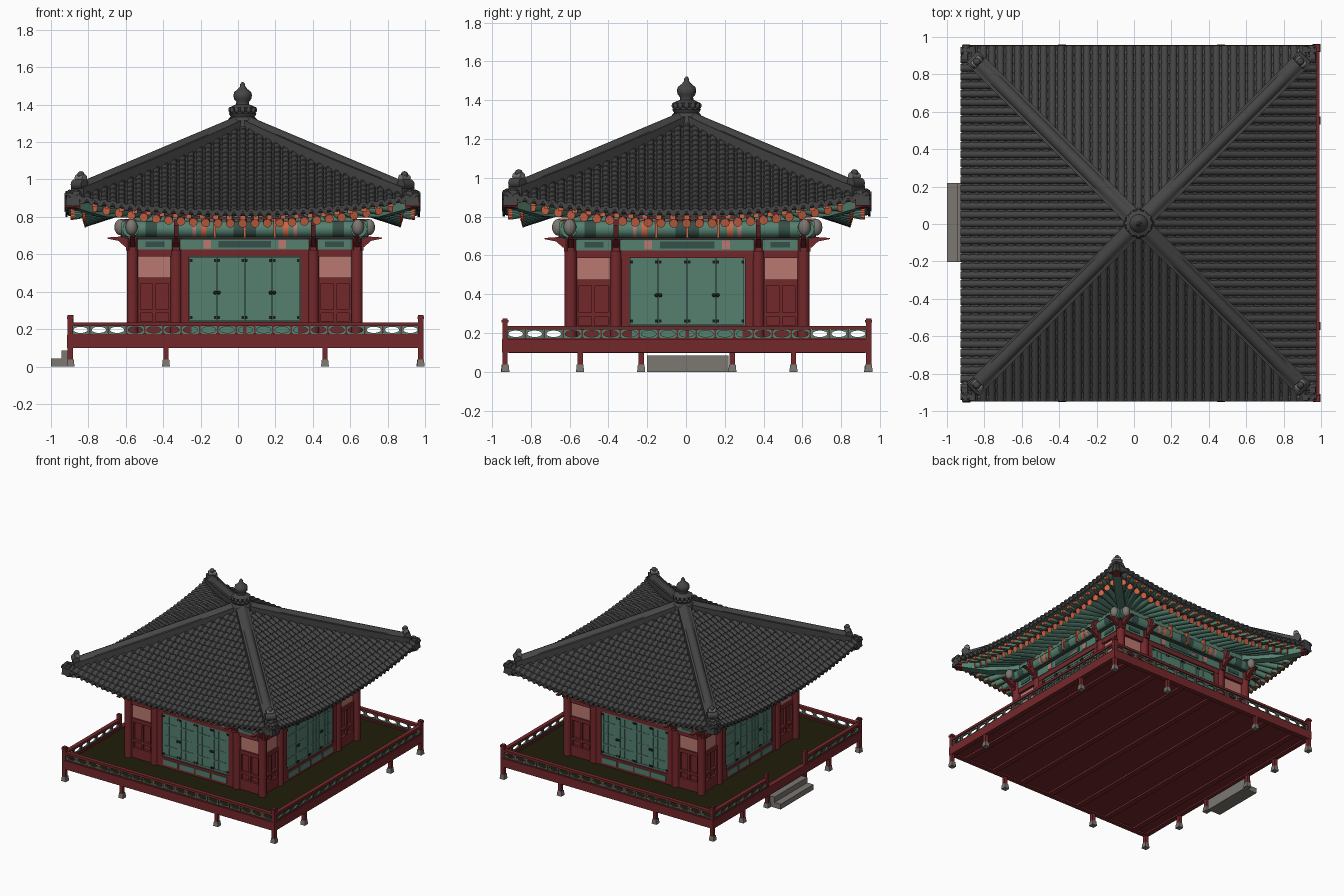
import bpy, bmesh, math
from mathutils import Vector, Matrix

if "Cube" in bpy.data.objects:
    bpy.data.objects.remove(bpy.data.objects["Cube"])

PLAT, HALL, ROOF = (.04, .004), (.036, .006), (.025, .003)   # plan centres
COL = dict(red=(.175, .021, .024), green=(.09, .215, .16), dark_teal=(.035, .08, .065), pink=(.5, .19, .165),
           orange=(.62, .13, .06), stone=(.2, .185, .165), floor_olive=(.014, .013, .003),
           tile=(.058, .058, .059), ridge=(.06, .06, .061), iron=(.012, .012, .012))
MATS = {}
for n, c in COL.items():
    MATS[n] = bpy.data.materials.new(n)
    MATS[n].diffuse_color = (*c, 1)


class Part:
    """One object; parts are laid out per side: u along the side, d outward from centre, side k turned k*90 degrees."""
    def __init__(s, name, centre, *mats):
        s.name, s.c, s.mats, s.bm = name, centre, mats, bmesh.new()

    def loc(s, k, u, d, z):
        x, y = ((u, -d), (d, u), (-u, d), (-d, -u))[k]
        return Vector((x + s.c[0], y + s.c[1], z))

    def face(s, vs, m=0):
        s.bm.faces.new(vs).material_index = m

    def loft(s, rings, m=0, cap=None, close=True, ends=True):
        R = [[s.bm.verts.new(p) for p in r] for r in rings]
        n = len(R[0])
        for a, b in zip(R, R[1:]):
            for i in range(n if close else n - 1):
                s.face((a[i], a[(i + 1) % n], b[(i + 1) % n], b[i]), m)
        if ends:
            s.face(R[0], m)
            s.face(R[-1], m if cap is None else cap)

    def box(s, k, u0, u1, d0, d1, z0, z1, m=0, taper=0):
        q = lambda z, t: [s.loc(k, u, d, z) for u, d in
                          ((u0 + t, d0 + t), (u1 - t, d0 + t), (u1 - t, d1 - t), (u0 + t, d1 - t))]
        s.loft([q(z0, 0), q(z1, taper)], m)

    def rod(s, p, q, r, n=10, m=0, cap=None):
        t = (q - p).normalized()
        a = t.cross(Vector((0, 0, 1)) if abs(t.z) < .9 else Vector((1, 0, 0))).normalized()
        b = t.cross(a)
        s.loft([[c + r * (a * math.cos(2 * math.pi * i / n) + b * math.sin(2 * math.pi * i / n))
                 for i in range(n)] for c in (p, q)], m, cap)

    def slab(s, k, u0, u1, pts, m=0):
        s.loft([[s.loc(k, u, d, z) for d, z in pts] for u in (u0, u1)], m)

    def ball(s, p, r, sc=(1, 1, 1), m=0):
        g = bmesh.ops.create_uvsphere(s.bm, u_segments=12, v_segments=8, radius=r,
                                      matrix=Matrix.Translation(p) @ Matrix.Diagonal((*sc, 1)))
        for f in {f for v in g['verts'] for f in v.link_faces}:
            f.material_index = m

    def done(s, weld=False, solid=0):
        if weld:
            bmesh.ops.remove_doubles(s.bm, verts=s.bm.verts, dist=.0005)
        bmesh.ops.recalc_face_normals(s.bm, faces=s.bm.faces)
        me = bpy.data.meshes.new(s.name)
        s.bm.to_mesh(me)
        for m in s.mats:
            me.materials.append(MATS[m])
        me.shade_smooth()
        me.set_sharp_from_angle(angle=.9)
        ob = bpy.data.objects.new(s.name, me)
        bpy.context.collection.objects.link(ob)
        if solid:
            ob.modifiers.new("thickness", 'SOLIDIFY').thickness = solid


# --- platform: floor, fascia, joists
p = Part("platform", PLAT, "red", "floor_olive")
p.box(0, -.93, .93, -.93, .93, .112, .150, 0)
p.box(0, -.925, .925, -.925, .925, .150, .158, 1)
for k in range(4):
    p.box(k, -.953, .953, .915, .953, .10, .168)
for i in range(-3, 4):
    p.box(0, i * .27 - .022, i * .27 + .022, -.92, .92, .098, .114)
p.done()

# --- posts with stone feet
posts, feet = Part("platform_posts", PLAT, "red"), Part("post_feet", PLAT, "stone")
for k in range(4):
    for u in ((-.425, .425), (-.55, .55), (-.425, .425), (-.55, -.235, .235, .55))[k] + (.937,):
        corner = u == .937
        posts.box(k, u - .014, u + .014, .923, .951, .03, .275 if corner else .12)
        feet.box(k, u - .021, u + .021, .914, .956, 0, .038, 0, .004)
        if corner:
            posts.box(k, u - .018, u + .018, .919, .955, .255, .268)
for u in (-.245, .245):
    posts.box(3, u - .013, u + .013, .92, .95, .16, .275)
posts.done()
feet.done()

# --- balustrade: red rails, green panels with oval openings
rail = Part("balustrade", PLAT, "red", "green")
N = 24
for k in range(4):
    for a, b in (((-.93, -.245), (.245, .93)) if k == 3 else ((-.93, .93),)):
        rail.box(k, a, b, .919, .951, .217, .236)
        rail.box(k, a, b, .925, .945, .165, .175)
    for i in range(-9, 10):
        if k == 3 and abs(i) < 3:
            continue
        c = i * .098
        rail.box(k, c - .053, c - .045, .927, .944, .165, .22)
        prof = []
        for j in range(N):
            a = 2 * math.pi * j / N
            x, z = math.cos(a), math.sin(a)
            f = min(.049 / max(abs(x), 1e-6), .023 / max(abs(z), 1e-6))
            prof.append(((f * x, f * z), (.038 * x, .0165 * z)))
        rings = [[rail.loc(k, c + q[o][0], d, .196 + q[o][1]) for q in prof]
                 for o, d in ((0, .93), (0, .941), (1, .941), (1, .93), (0, .93))]
        rail.loft(rings, 1, ends=False)
rail.done(weld=True)

# --- stone steps on the left side
st = Part("stone_steps", (0, .008), "stone")
st.box(3, -.21, .21, .94, 1.0, 0, .042)
st.box(3, -.21, .21, .885, .945, 0, .085)
st.done()

# --- hall walls
w = Part("hall_walls", HALL, "red", "pink", "green")
w.box(0, -.58, .58, -.58, .58, .155, .87)
for k in range(4):
    w.box(k, -.36, .36, .57, .606, .155, .24)
    w.box(k, -.60, .60, .57, .608, .588, .625)
    for i in range(4):
        w.box(k, -.285 + i * .147, -.155 + i * .147, .60, .611, .178, .222, 2)
    for s in (-1, 1):
        def b(a, c, *r):
            w.box(k, min(s * a, s * c), max(s * a, s * c), *r)
        b(.297, .342, .57, .606, .155, .62)
        b(.39, .572, .57, .588, .475, .592, 1)
        b(.39, .575, .57, .600, .445, .475)
        b(.39, .575, .57, .600, .285, .305)
        b(.39, .575, .57, .600, .155, .24)
        for a in (.39, .474, .557):
            b(a, a + .018, .57, .598, .22, .46)
w.done()

c = Part("columns", HALL, "red")
for k in range(4):
    for u, d in ((.60, .60), (-.367, .592), (.367, .592)):
        c.rod(c.loc(k, u, d, .155), c.loc(k, u, d, .70), .031, 14)
c.done()

# --- four door leaves per side with rails and iron fittings
dr = Part("doors", HALL, "green", "iron")
for k in range(4):
    dr.box(k, -.297, .297, .57, .588, .24, .588)
    for i in range(4):
        a = -.295 + i * .148
        e = a + .145
        dr.box(k, a, e, .585, .596, .243, .586)
        for x0, x1, z0, z1 in ((a, a + .016, .243, .586), (e - .016, e, .243, .586), (a, e, .243, .258),
                               (a, e, .571, .586), (a, e, .32, .332), (a, e, .50, .512)):
            dr.box(k, x0, x1, .59, .6, z0, z1)
        for j in (1, 2):
            x = a + .016 + j * .0377
            dr.box(k, x - .003, x + .003, .59, .598, .25, .58)
        dr.box(k, a + .01, e - .01, .59, .598, .412, .418)
        h = e - .008 if i % 2 == 0 else a + .008
        o = a + .008 if i % 2 == 0 else e - .008
        dr.ball(dr.loc(k, h, .602, .395), .010, m=1)
        for z in (.262, .567):
            dr.box(k, h - .007, h + .007, .60, .603, z - .008, z + .008, 1)
            dr.box(k, o - .007, o + .007, .60, .603, z - .008, z + .008, 1)
dr.done()

# --- painted beams, round purlins, brackets
bm_ = Part("painted_beams", HALL, "green", "dark_teal", "pink", "orange", "red", "stone")
for k in range(4):
    bm_.box(k, -.6, .6, .56, .613, .625, .683)
    bm_.box(k, -.64, .64, .56, .64, .684, .692, 1)
    bm_.box(k, -.6, .6, .56, .60, .69, .86, 0)
    bm_.rod(bm_.loc(k, -.66, .61, .735), bm_.loc(k, .66, .61, .735), .044, 14)
    for u0, u1, z0, z1, m in ((-.14, .14, .636, .672, 1), (-.11, .11, .645, .663, 2), (-.22, -.18, .632, .676, 2),
                              (.18, .22, .632, .676, 2), (-.53, -.43, .64, .668, 1), (.43, .53, .64, .668, 1)):
        bm_.box(k, u0, u1, .60, .617, z0, z1, m)
    for u, h, m in ((-.5, .03, 1), (.5, .03, 1), (-.22, .015, 3), (.22, .015, 3), (0, .06, 1), (-.27, .01, 2), (.27, .01, 2)):
        bm_.rod(bm_.loc(k, u - h, .61, .735), bm_.loc(k, u + h, .61, .735), .0455, 14, m)
    for u in (-.16, 0, .16):        # small struts under the rafters
        bm_.box(k, u - .006, u + .006, .60, .663, .692, .79, 3)
    for u in (-.60, -.367, .367, .60):
        bm_.slab(k, u - .013, u + .013, ((.58, .635), (.64, .64), (.675, .672), (.735, .684), (.735, .69), (.66, .695), (.58, .695)), 4)
        bm_.slab(k, u - .012, u + .012, ((.58, .69), (.66, .695), (.675, .72), (.69, .755), (.67, .765), (.64, .785), (.58, .785)), 4)
        bm_.box(k, u - .018, u + .018, .60, .636, .62, .684, 4)
    for u in (-.605, .605):
        bm_.ball(bm_.loc(k, u, .665, .745), .032, (1, 1, 1.35), 5)
bm_.done()

# --- rafters with orange ends, square eave rafters, corner beams
lift = lambda u, h: h * (abs(u) / .95) ** 2.3
ra = Part("rafters", ROOF, "green", "orange", "red")
inner = lambda u: u if abs(u) < .38 else math.copysign(.38 + (abs(u) - .38) * .5, u)
for k in range(4):
    for i in range(-12, 13):
        u = i * .066
        a = ra.loc(k, inner(u), .56, .858)
        e = ra.loc(k, u, .845, .766 + lift(u, .125))
        ra.rod(a, e, .022, 10, 0)
        ra.rod(e, e + (e - a).normalized() * .006, .0235, 10, 1)
        v = u * 1.09
        q = lambda x, d, z: [ra.loc(k, x + s, d, z + t) for s, t in ((-.014, -.015), (.014, -.015), (.014, .015), (-.014, .015))]
        tip = .80 + lift(v, .11)
        ra.loft([q(u * .93, .74, .828 + lift(u, .08)), q(v, .90, tip)], 0)
        ra.loft([q(v, .90, tip), q(v, .92, tip - .001)], 1)
    # eave boards following the curve
    for d, z, h, L, m in ((.838, .793, .007, .125, 2), (.918, .817, .012, .105, 0)):
        us = [d * j / 16 for j in range(-16, 17)]
        ra.loft([[ra.loc(k, u, d + s, z + t + lift(u, L)) for s, t in ((-.012, -h), (.012, -h), (.012, h), (-.012, h))] for u in us], m)
    s = .022
    beam = lambda d, z: [ra.loc(k, d + o * s, d - o * s, z + t) for o, t in ((-1, -.035), (1, -.035), (1, .03), (-1, .03))]
    ra.loft([beam(.55, .83), beam(.75, .835), beam(.89, .875)], 0)
    ra.loft([beam(.89, .875), beam(.925, .885)], 2)
ra.done()

# --- roof: soffit and tiled sheets
Z = lambda d, u: 1.32 - .55 * d + .04 * d * d + lift(u, .09)
sof, sheet = Part("soffit", ROOF, "green"), Part("roof_sheet", ROOF, "tile")
for k in range(4):
    rows = [(.50, .90, 0), (.70, .858, .03), (.84, .822, .075), (.935, .814, .095)]
    sof.loft([[sof.loc(k, d * j / 16, d, z + lift(j / 16 * .95, L)) for j in range(-16, 17)] for d, z, L in rows], close=False, ends=False)
    ds = [.01 + .935 * i / 14 for i in range(15)]
    rings = [[sheet.loc(k, d * j / 16, d, Z(d, d * j / 16) - .006) for j in range(-16, 17)] for d in ds]
    rings.append([sheet.loc(k, .94 * j / 16, .94, Z(.94, .94 * j / 16) - .03) for j in range(-16, 17)])
    sheet.loft(rings, close=False, ends=False)
sof.done(weld=True, solid=.006)
sheet.done(weld=True, solid=.008)

# --- overlapping round tile rows running up each slope
t = Part("roof_tiles", ROOF, "tile")
P, STEP = .0462, .047
for k in range(4):
    for i in range(-20, 21):
        u, d = i * P, .952
        while d > abs(u) + .02 and d > .06:
            e = d - STEP
            t.loft([[t.loc(k, u + r * math.cos(a * math.pi / 4), x, Z(x, u) - .008 + o + r * .85 * math.sin(a * math.pi / 4))
                     for a in range(5)] for x, r, o in ((e, .0175, 0), (d, .0205, .002))])
            d = e
        # hanging drip tile between rows at the eave
        if i < 20:
            m = u + P / 2
            z = Z(.945, m)
            t.loft([[t.loc(k, m + a, y, z + h) for a, h in ((-.02, .0), (-.012, -.028), (0, -.036), (.012, -.028), (.02, 0))]
                    for y in (.936, .948)])
t.done()

# --- hip ridges with end ornaments
h, orn = Part("hip_ridges", ROOF, "ridge"), Part("ridge_ornaments", ROOF, "stone", "ridge")
for k in range(4):
    rings = []
    for i in range(13):
        d = .02 + .865 * i / 12
        z = Z(d, d) - .01
        H = max(1.352 - .42 * d - z - .008, .04)
        rings.append([h.loc(k, d + o * .7, d - o * .7, z + t_) for o, t_ in
                      ((-.048, -.03), (-.048, H * .7), (-.032, H * .72), (-.022, H), (0, H + .008),
                       (.022, H), (.032, H * .72), (.048, H * .7), (.048, -.03))])
    h.loft(rings)
    z = Z(.88, .88)
    # end tile across the ridge, upright crest, drooping corner tiles
    orn.rod(orn.loc(k, .90, .845, z + .03), orn.loc(k, .845, .90, z + .03), .028, 10, 1)
    orn.rod(orn.loc(k, .885, .845, z + .065), orn.loc(k, .845, .885, z + .065), .02, 10, 0)
    orn.ball(orn.loc(k, .865, .865, z + .082), .02, m=1)
    for a, b in ((.93, .89), (.89, .93), (.925, .925)):
        orn.box(k, a - .02, a + .02, b - .02, b + .02, z - .085, z - .005, 1, .004)
h.done()
orn.done()

# --- finial
f = Part("finial", ROOF, "ridge")
prof = ((.085, 1.27), (.075, 1.325), (.064, 1.335), (.074, 1.352), (.06, 1.362), (.07, 1.385), (.05, 1.395), (.035, 1.402),
        (.034, 1.416), (.046, 1.43), (.05, 1.45), (.045, 1.468), (.026, 1.483), (.014, 1.497), (.013, 1.51), (.004, 1.522))
ring = lambda r, z, n: [Vector((ROOF[0] + r * math.cos(j * 2 * math.pi / n), ROOF[1] + r * math.sin(j * 2 * math.pi / n), z)) for j in range(n)]
f.loft([ring(r, z, 16) for r, z in prof])
for v in ring(.064, 1.372, 12):
    f.ball(v, .013, (1, 1, 1.3))
f.done()

for m in bpy.data.materials:
    if m.users and not m.is_grease_pencil:
        m.use_nodes = True
        m.node_tree.nodes["Principled BSDF"].inputs["Base Color"].default_value = m.diffuse_color
